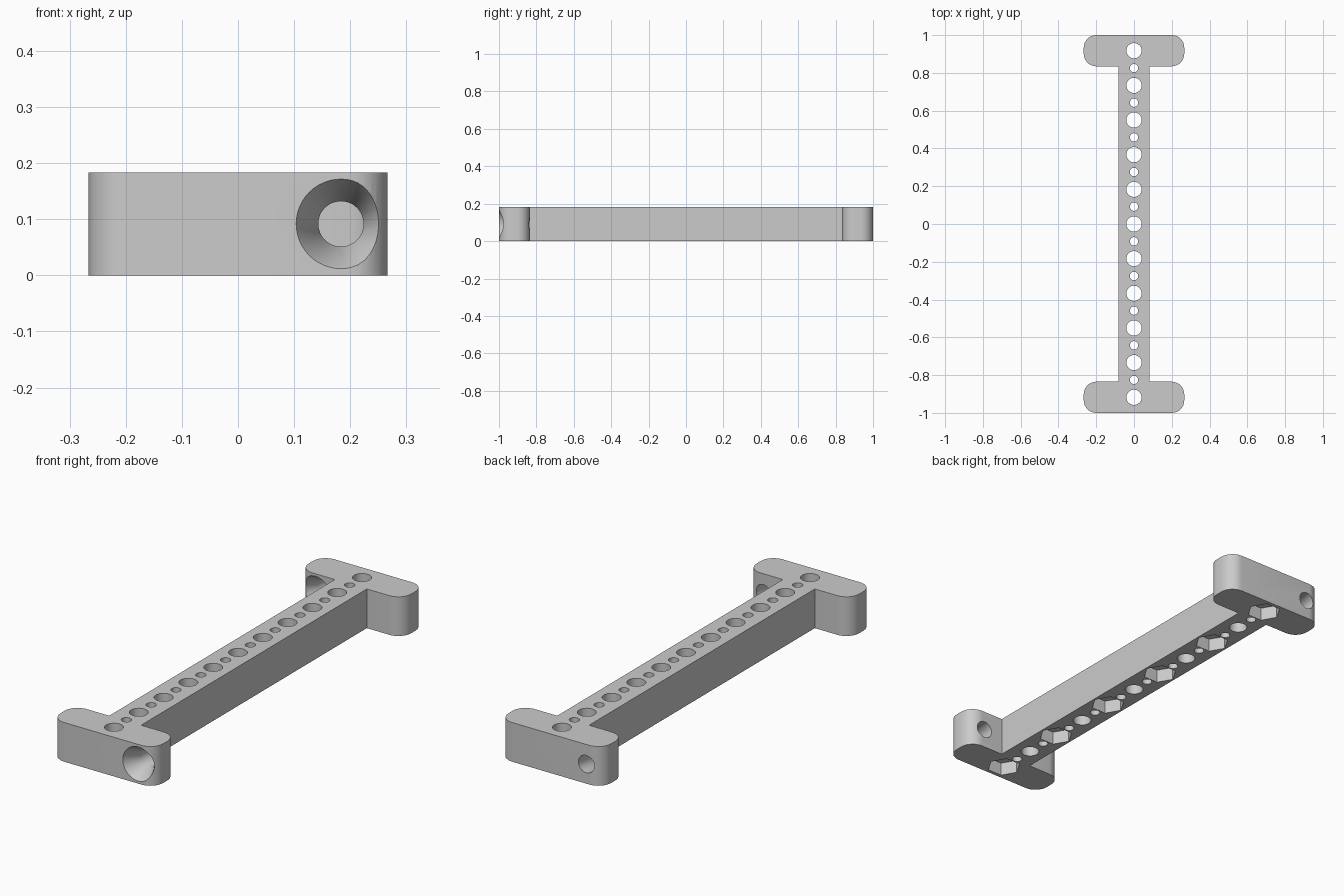
import bpy, bmesh
from math import pi, sin, cos, radians
from mathutils import Matrix, Vector

cube = bpy.data.objects.get("Cube")
if cube:
    bpy.data.objects.remove(cube, do_unlink=True)

MM = 2 / 109            # the part is laid out in millimetres, 109 long
PITCH = 10 * MM
HEIGHT = 10 * MM
HALF_BAR = 4.5 * MM
HALF_END = 14.5 * MM
INNER = 1 - 9 * MM      # inner face of each end block
CORNER = 3.6 * MM
BORE = 2.2 * MM

grey = bpy.data.materials.new("plain grey")
grey.use_nodes = True
grey.diffuse_color = (0.6, 0.6, 0.6, 1)
grey.node_tree.nodes["Principled BSDF"].inputs["Base Color"].default_value = (0.6, 0.6, 0.6, 1)


def add_object(name, bm):
    bmesh.ops.recalc_face_normals(bm, faces=bm.faces)
    mesh = bpy.data.meshes.new(name)
    bm.to_mesh(mesh)
    bm.free()
    mesh.materials.append(grey)
    obj = bpy.data.objects.new(name, mesh)
    bpy.context.collection.objects.link(obj)
    return obj


def add_turned(bm, rings, sides, matrix):
    """Closed turned solid along local z from (radius, z) rings."""
    loops = []
    for r, z in rings:
        loops.append([bm.verts.new(matrix @ Vector((r * cos(2 * pi * i / sides),
                                                    r * sin(2 * pi * i / sides), z)))
                      for i in range(sides)])
    for low, high in zip(loops, loops[1:]):
        for i in range(sides):
            j = (i + 1) % sides
            bm.faces.new((low[i], low[j], high[j], high[i]))
    bm.faces.new(loops[0][::-1])
    bm.faces.new(loops[-1])


def corner(cx, cy, start, steps=8):
    """Quarter-round arc of outline points."""
    return [(cx + CORNER * cos(start + pi / 2 * i / steps),
             cy + CORNER * sin(start + pi / 2 * i / steps)) for i in range(steps + 1)]


# I-shaped outline: one quarter side, then turned half a revolution
cx = HALF_END - CORNER
side = [(HALF_BAR, -INNER), (HALF_BAR, INNER)]
side += corner(cx, INNER + CORNER, -pi / 2)
side += corner(cx, 1 - CORNER, 0)
side += corner(-cx, 1 - CORNER, pi / 2)
side += corner(-cx, INNER + CORNER, pi)
outline = side + [(-x, -y) for x, y in side]
outline = [p for i, p in enumerate(outline)
           if (Vector(p) - Vector(outline[i - 1])).length > 1e-5]

bm = bmesh.new()
base = bm.faces.new([bm.verts.new((x, y, 0)) for x, y in outline])
top = bmesh.ops.extrude_face_region(bm, geom=[base])["geom"]
bmesh.ops.translate(bm, vec=(0, 0, HEIGHT),
                    verts=[v for v in top if isinstance(v, bmesh.types.BMVert)])
body = add_object("mounting_bar", bm)

# Row of alternating large and small vertical holes
bm = bmesh.new()
for k in range(-10, 11):
    r = BORE if k % 2 == 0 else 1.2 * MM
    add_turned(bm, [(r, -0.02), (r, HEIGHT + 0.02)], 40,
               Matrix.Translation((0, k * PITCH / 2, 0)))
cutters = [add_object("hole_cutter", bm)]

# Hexagonal nut pockets under every second large hole
bm = bmesh.new()
for k in range(-5, 6, 2):
    add_turned(bm, [(4.1 * MM, -0.02), (4.1 * MM, 3.4 * MM)], 6,
               Matrix.Translation((0, k * PITCH, 0)))
cutters.append(add_object("nut_pocket_cutter", bm))

# Countersunk screw holes through the end blocks, both opening to the front
bm = bmesh.new()
HEAD, SINK = 4.35 * MM, 4 * MM
slope = (HEAD - BORE) / SINK
for x, face_y in ((PITCH, -1), (-PITCH, INNER)):
    place = Matrix.Translation((x, face_y, HEIGHT / 2)) @ Matrix.Rotation(radians(-90), 4, "X")
    add_turned(bm, [(HEAD + 0.01 * slope, -0.01), (BORE, SINK), (BORE, 0.2)], 48, place)
cutters.append(add_object("countersink_cutter", bm))

for cutter in cutters:
    cutter.hide_render = True
    mod = body.modifiers.new(cutter.name, "BOOLEAN")
    mod.operation = "DIFFERENCE"
    mod.solver = "EXACT"
    mod.object = cutter

# Bake the cuts and drop the cutters
graph = bpy.context.evaluated_depsgraph_get()
cut_mesh = bpy.data.meshes.new_from_object(body.evaluated_get(graph))
body.modifiers.clear()
body.data = cut_mesh
cut_mesh.materials.clear()
cut_mesh.materials.append(grey)
for poly in cut_mesh.polygons:
    poly.material_index = 0
for cutter in cutters:
    bpy.data.objects.remove(cutter, do_unlink=True)

for obj in bpy.context.selected_objects:
    obj.select_set(False)
body.select_set(True)
bpy.context.view_layer.objects.active = body
bpy.ops.object.shade_smooth_by_angle(angle=radians(30))
